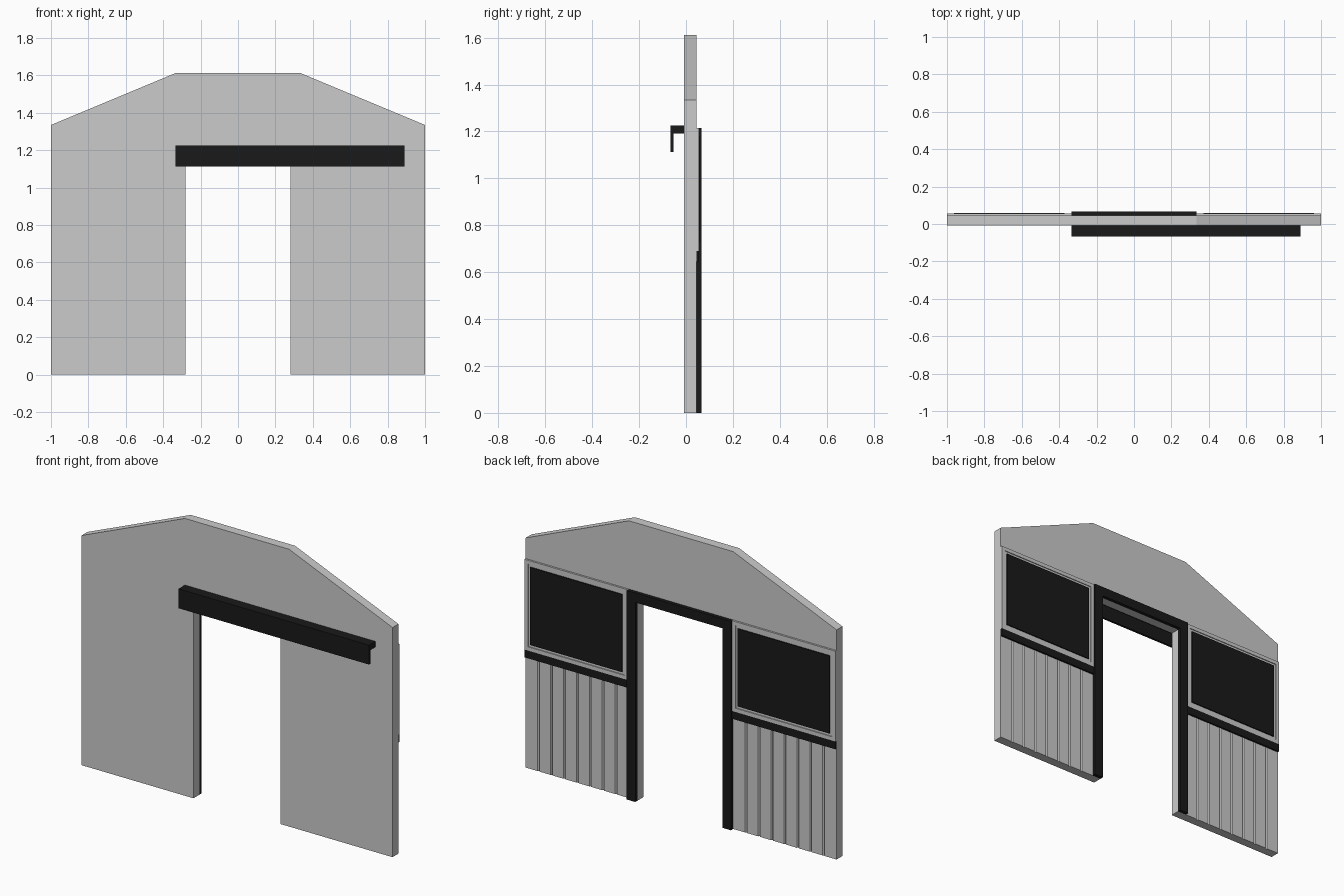
import bpy, bmesh
from mathutils import Vector

if "Cube" in bpy.data.objects:
    bpy.data.objects.remove(bpy.data.objects["Cube"])

FRONT, BACK = -0.009, 0.045      # wall faces
DOOR, TRIM, EDGE = 0.28, 0.335, 1.0

black = bpy.data.materials.new("black")
black.diffuse_color = (0.01, 0.01, 0.01, 1)
black.use_nodes = True
black.node_tree.nodes["Principled BSDF"].inputs["Base Color"].default_value = black.diffuse_color


def extrude(name, pts, direction, mat=None):
    """Closed 3D outline extruded along a direction."""
    bm = bmesh.new()
    face = bm.faces.new([bm.verts.new(p) for p in pts])
    new = bmesh.ops.extrude_face_region(bm, geom=[face])["geom"]
    bmesh.ops.translate(bm, vec=Vector(direction),
                        verts=[v for v in new if isinstance(v, bmesh.types.BMVert)])
    bmesh.ops.recalc_face_normals(bm, faces=bm.faces)
    me = bpy.data.meshes.new(name)
    bm.to_mesh(me)
    bm.free()
    ob = bpy.data.objects.new(name, me)
    bpy.context.collection.objects.link(ob)
    if mat:
        me.materials.append(mat)
    return ob


def box(name, x0, x1, y0, y1, z0, z1, mat=None):
    return extrude(name, [(x0, y0, z0), (x1, y0, z0), (x1, y0, z1), (x0, y0, z1)],
                   (0, y1 - y0, 0), mat)


def ring(name, x0, x1, z0, z1, w, y1):
    """Rectangular picture-frame border standing on the wall's back face."""
    bm = bmesh.new()
    outer = [(x0, z0), (x1, z0), (x1, z1), (x0, z1)]
    inner = [(x0 + w, z0 + w), (x1 - w, z0 + w), (x1 - w, z1 - w), (x0 + w, z1 - w)]
    loops = [[bm.verts.new((x, y, z)) for x, z in pts]
             for pts, y in ((outer, BACK), (outer, y1), (inner, y1), (inner, BACK))]
    for a, b in zip(loops, loops[1:] + loops[:1]):
        for i in range(4):
            j = (i + 1) % 4
            bm.faces.new((a[i], a[j], b[j], b[i]))
    bmesh.ops.recalc_face_normals(bm, faces=bm.faces)
    me = bpy.data.meshes.new(name)
    bm.to_mesh(me)
    bm.free()
    bpy.context.collection.objects.link(bpy.data.objects.new(name, me))


# Gabled wall with doorway
half = [(DOOR, 1.16), (DOOR, 0), (EDGE, 0), (EDGE, 1.335), (TRIM, 1.612)]
outline = half + [(-x, z) for x, z in reversed(half)]
wall = extrude("wall", [(x, FRONT, z) for x, z in outline], (0, BACK - FRONT, 0))

# Plank grooves cut in the lower back of the wall
step = (EDGE - TRIM) / 8
for side in (-1, 1):
    for i in range(1, 8):
        x = side * (TRIM + i * step)
        cutter = extrude("groove_cutter",
                         [(x - 0.008, BACK + 0.002, -0.1), (x + 0.008, BACK + 0.002, -0.1),
                          (x, BACK - 0.007, -0.1)], (0, 0, 0.77))
        cutter.hide_render = True
        mod = wall.modifiers.new("groove", 'BOOLEAN')
        mod.operation = 'DIFFERENCE'
        mod.solver = 'EXACT'
        mod.object = cutter
bpy.context.view_layer.objects.active = wall
for mod in list(wall.modifiers):
    cutter = mod.object
    bpy.ops.object.modifier_apply(modifier=mod.name)
    bpy.data.objects.remove(cutter)

# Door surround
surround = [(DOOR, 1.16), (DOOR, 0), (TRIM, 0), (TRIM, 1.215)]
surround += [(-x, z) for x, z in reversed(surround)]
extrude("door_surround", [(x, BACK, z) for x, z in surround], (0, 0.021, 0), black)

# Window bays either side of the door
for side, tag in ((-1, "left"), (1, "right")):
    a, b = sorted((side * TRIM, side * EDGE))
    box("belt_rail_" + tag, a, b, BACK, 0.056, 0.645, 0.69, black)
    ring("window_frame_" + tag, a, b, 0.69, 1.215, 0.022, 0.056)
    ring("window_inner_frame_" + tag, a + 0.022, b - 0.022, 0.712, 1.193, 0.015, 0.051)
    box("window_panel_" + tag, a + 0.037, b - 0.037, BACK, 0.058, 0.727, 1.178, black)

# Sliding door track, L-shaped section
track = [(FRONT, 1.225), (-0.067, 1.225), (-0.067, 1.112),
         (-0.054, 1.112), (-0.054, 1.192), (FRONT, 1.192)]
extrude("door_track", [(-TRIM, y, z) for y, z in track], (0.89 + TRIM, 0, 0), black)
